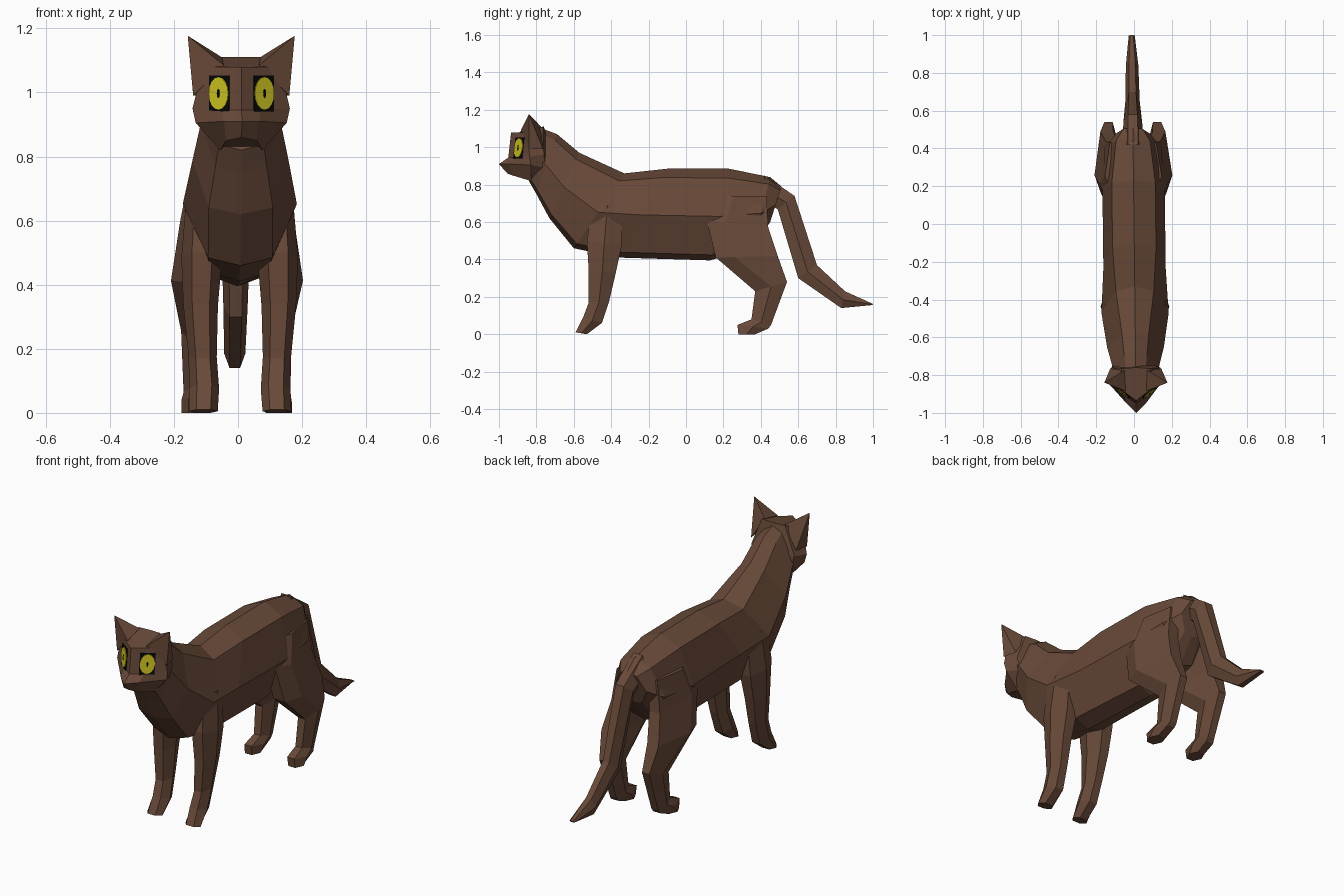
import bpy, bmesh, math


def material(name, rgb):
    m = bpy.data.materials.new(name)
    m.diffuse_color = (*rgb, 1)
    return m


FUR = material("brown fur", (0.14, 0.068, 0.041))
YELLOW = material("yellow iris", (0.60, 0.53, 0.015))
BLACK = material("black", (0.002, 0.002, 0.002))


def make(name, verts, faces, mat):
    """Flat shaded mesh; the whole animal is turned very slightly about z."""
    bm = bmesh.new()
    vs = [bm.verts.new((x - 0.012 * y, y, z)) for x, y, z in verts]
    for f in faces:
        bm.faces.new([vs[i] for i in f])
    bmesh.ops.recalc_face_normals(bm, faces=bm.faces)
    me = bpy.data.meshes.new(name)
    bm.to_mesh(me)
    bm.free()
    me.materials.append(mat)
    ob = bpy.data.objects.new(name, me)
    bpy.context.collection.objects.link(ob)
    return ob


def loft(name, rings, mat=FUR):
    n = len(rings[0])
    verts = [p for r in rings for p in r]
    faces = [(i * n + j, i * n + (j + 1) % n, (i + 1) * n + (j + 1) % n, (i + 1) * n + j)
             for i in range(len(rings) - 1) for j in range(n)]
    faces += [tuple(range(n)), tuple(range(len(verts) - n, len(verts)))]
    return make(name, verts, faces, mat)


def full(half):
    """Mirror a half ring whose first and last points lie on the centre line."""
    return half + [(-x, y, z) for x, y, z in half[-2:0:-1]]


# Neck and torso: top y, z, bottom y, z, half widths at back, flank and belly
body = [(-0.77, 1.10, -0.84, 0.82, 0.05, 0.12, 0.07),
        (-0.69, 1.07, -0.80, 0.75, 0.06, 0.125, 0.08),
        (-0.57, 0.97, -0.73, 0.62, 0.07, 0.15, 0.10),
        (-0.33, 0.86, -0.60, 0.46, 0.10, 0.178, 0.10),
        (-0.10, 0.885, -0.36, 0.41, 0.115, 0.165, 0.09),
        (0.23, 0.885, 0.13, 0.395, 0.115, 0.165, 0.08),
        (0.45, 0.84, 0.36, 0.47, 0.09, 0.15, 0.07),
        (0.51, 0.79, 0.45, 0.60, 0.05, 0.09, 0.05)]
rings = []
for yt, zt, yb, zb, a, b, c in body:
    rings.append(full([(w, yt + (yb - yt) * t, zt + (zb - zt) * t)
                       for w, t in ((0, 0), (a, 0.1), (b, 0.52), (c, 0.94), (0, 1))]))
loft("body", rings)

# Tail: top y, z, bottom y, z, half width
tail = [(0.42, 0.85, 0.42, 0.70, 0.055), (0.58, 0.74, 0.49, 0.67, 0.05),
        (0.70, 0.37, 0.60, 0.30, 0.038), (0.85, 0.23, 0.83, 0.14, 0.033),
        (1.0, 0.162, 0.995, 0.156, 0.016)]
rings = []
for yt, zt, yb, zb, w in tail:
    ym, zm = (yt + yb) / 2, (zt + zb) / 2
    rings.append([(-w * .5, yt, zt), (w * .5, yt, zt), (w, ym, zm),
                  (w * .5, yb, zb), (-w * .5, yb, zb), (-w, ym, zm)])
loft("tail", rings)

# Legs: front y, z, back y, z, inner x, outer x
front_leg = [(-0.50, 0.70, -0.34, 0.68, 0.06, 0.165),
             (-0.53, 0.50, -0.345, 0.47, 0.055, 0.182),
             (-0.52, 0.34, -0.375, 0.33, 0.068, 0.176),
             (-0.52, 0.17, -0.41, 0.18, 0.072, 0.160),
             (-0.55, 0.09, -0.45, 0.06, 0.065, 0.158),
             (-0.59, 0.01, -0.53, 0.0, 0.07, 0.160)]
hind_leg = [(0.18, 0.74, 0.43, 0.74, 0.04, 0.150),
            (0.11, 0.61, 0.44, 0.57, 0.05, 0.178),
            (0.16, 0.41, 0.49, 0.42, 0.07, 0.206),
            (0.37, 0.23, 0.54, 0.28, 0.085, 0.172),
            (0.35, 0.08, 0.455, 0.05, 0.085, 0.165),
            (0.275, 0.05, 0.44, 0.03, 0.085, 0.172),
            (0.28, 0.0, 0.37, 0.0, 0.09, 0.172)]
for name, leg in (("front_leg", front_leg), ("hind_leg", hind_leg)):
    for side, s in (("left", -1), ("right", 1)):
        rings = []
        for yf, zf, yb, zb, xi, xo in leg:
            w, ym, zm = xo - xi, (yf + yb) / 2, (zf + zb) / 2
            if leg is hind_leg and yf < 0.2:      # thigh bulges forward
                ym, zm = yf * 0.7 + yb * 0.3, zf * 0.7 + zb * 0.3
            rings.append([(s * x, y, z) for x, y, z in (
                (xi + w * .25, yf, zf), (xi + w * .75, yf, zf), (xo, ym, zm),
                (xi + w * .75, yb, zb), (xi + w * .25, yb, zb), (xi, ym, zm))])
        loft(name + "_" + side, rings)

# Head: rings from crown to chin with a pointed muzzle
head = [[(0, -0.935, 1.08), (0.06, -0.89, 1.08), (0.12, -0.845, 1.08), (0.07, -0.765, 1.11), (0, -0.76, 1.11)],
        [(0, -0.95, 0.945), (0.06, -0.905, 0.945), (0.152, -0.836, 0.95), (0.13, -0.76, 0.96), (0, -0.72, 0.98)],
        [(0, -1.0, 0.91), (0.055, -0.945, 0.91), (0.142, -0.83, 0.905), (0.11, -0.75, 0.89), (0, -0.72, 0.89)],
        [(0, -0.955, 0.86), (0.048, -0.93, 0.85), (0.065, -0.83, 0.82), (0.06, -0.78, 0.82), (0, -0.75, 0.82)]]
loft("head", [full(h) for h in head])


# Ears and eyes
def face_point(s, u, z, lift):
    """Point on the slanted side of the face, raised by lift."""
    y = -0.935 - 0.015 * (1.08 - z) / 0.135 + 0.75 * u
    return (s * (u + lift * 0.6), y - lift * 0.8, z)


def eye_plate(name, s, w, h, sides, lift, mat):
    turn = math.pi / 4 if sides == 4 else 0
    k = math.sqrt(2) if sides == 4 else 1
    pts = []
    for i in range(sides):
        a = turn + 2 * math.pi * i / sides
        pts.append((0.0685 + w * k * math.cos(a), 0.997 + h * k * math.sin(a)))
    front = [face_point(s, u, z, lift) for u, z in pts]
    back = [face_point(s, u, z, lift - 0.004) for u, z in pts]
    loft(name, [back, front], mat)


for side, s in (("left", -1), ("right", 1)):
    ear = [(0.167, -0.84, 1.177), (0.055, -0.885, 1.085), (0.15, -0.84, 0.99),
           (0.135, -0.765, 0.99), (0.06, -0.775, 1.11)]
    make("ear_" + side, [(s * x, y, z) for x, y, z in ear],
         [(0, 1, 2), (0, 2, 3), (0, 3, 4), (0, 4, 1), (1, 2, 3, 4)], FUR)
    eye_plate("eye_rim_" + side, s, 0.031, 0.056, 4, 0.003, BLACK)
    eye_plate("iris_" + side, s, 0.030, 0.051, 16, 0.006, YELLOW)
    eye_plate("pupil_" + side, s, 0.004, 0.014, 8, 0.008, BLACK)
